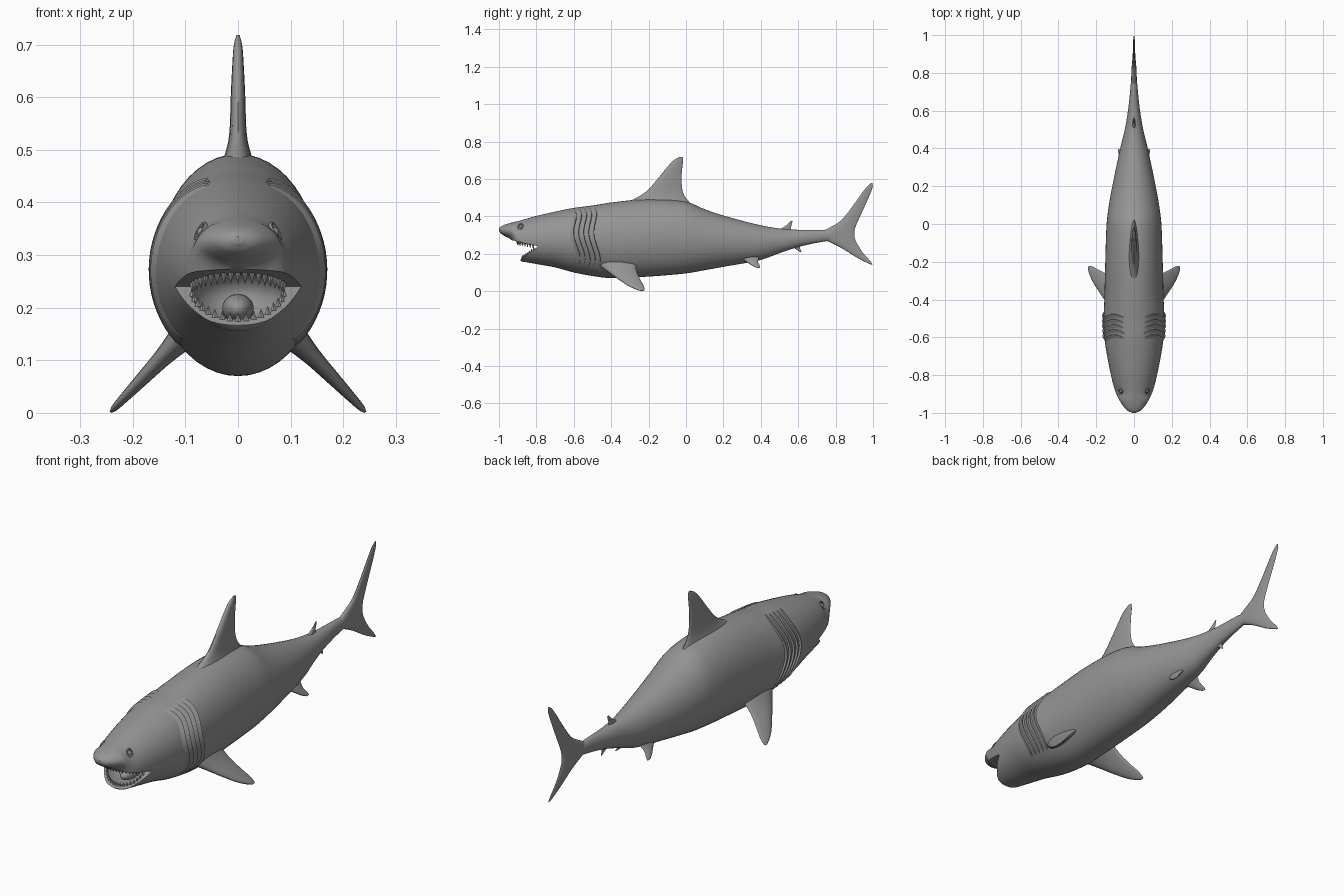
import bpy, bmesh
from math import sin, cos, pi, radians
from mathutils import Vector

cube = bpy.data.objects.get("Cube")
if cube:
    bpy.data.objects.remove(cube, do_unlink=True)

grey = bpy.data.materials.new("shark grey")
grey.use_nodes = True
grey.diffuse_color = (0.3, 0.3, 0.3, 1)
grey.node_tree.nodes["Principled BSDF"].inputs["Base Color"].default_value = (0.3, 0.3, 0.3, 1)


def finish(name, bm, mirror=False, angle=40):
    """Turn a bmesh into a smooth-shaded grey object."""
    bmesh.ops.recalc_face_normals(bm, faces=bm.faces)
    mesh = bpy.data.meshes.new(name)
    bm.to_mesh(mesh)
    bm.free()
    mesh.materials.append(grey)
    obj = bpy.data.objects.new(name, mesh)
    bpy.context.collection.objects.link(obj)
    bpy.ops.object.select_all(action='DESELECT')
    obj.select_set(True)
    bpy.context.view_layer.objects.active = obj
    if mirror:
        obj.modifiers.new("mirror", 'MIRROR')
        bpy.ops.object.modifier_apply(modifier="mirror")
    bpy.ops.object.shade_smooth_by_angle(angle=radians(angle))
    return obj


def loft(bm, rings):
    """Skin closed rings of points and cap both ends."""
    rows = [[bm.verts.new(p) for p in ring] for ring in rings]
    n = len(rows[0])
    for a, b in zip(rows, rows[1:]):
        for i in range(n):
            j = (i + 1) % n
            bm.faces.new((a[i], a[j], b[j], b[i]))
    bm.faces.new(rows[0])
    bm.faces.new(rows[-1])


def sample(rows, key):
    """Smoothly interpolate rows that are sorted by their first value."""
    i = 0
    while i < len(rows) - 2 and key > rows[i + 1][0]:
        i += 1
    a, b = rows[i], rows[i + 1]
    p, q = rows[max(i - 1, 0)], rows[min(i + 2, len(rows) - 1)]
    h = b[0] - a[0]
    t = (key - a[0]) / h
    out = []
    for k in range(1, len(a)):
        m0 = (b[k] - p[k]) / (b[0] - p[0]) * h
        m1 = (q[k] - a[k]) / (q[0] - a[0]) * h
        d = b[k] - a[k]
        out.append(a[k] + t * (m0 + t * (3 * d - 2 * m0 - m1 + t * (m0 + m1 - 2 * d))))
    return out


def cut(target, cutter):
    mod = target.modifiers.new("cut", 'BOOLEAN')
    mod.operation = 'DIFFERENCE'
    mod.solver = 'EXACT'
    mod.object = cutter
    bpy.context.view_layer.objects.active = target
    bpy.ops.object.modifier_apply(modifier="cut")
    bpy.data.objects.remove(cutter, do_unlink=True)


def ellipsoid(bm, centre, radii, segments=32):
    made = bmesh.ops.create_uvsphere(bm, u_segments=segments, v_segments=segments // 2, radius=1)
    bmesh.ops.scale(bm, vec=radii, verts=made["verts"])
    bmesh.ops.translate(bm, vec=centre, verts=made["verts"])


# Body stations: y, top, bottom, half width
BODY = [
    (-1, .335, .322, .008), (-.99, .345, .308, .032), (-.97, .355, .295, .053),
    (-.93, .367, .268, .079), (-.905, .373, .2, .091), (-.885, .378, .163, .099),
    (-.85, .388, .154, .11), (-.8, .402, .145, .122), (-.7, .425, .127, .142),
    (-.6, .445, .1, .157), (-.5, .458, .081, .161), (-.4, .474, .07, .157),
    (-.2, .492, .078, .152), (0, .478, .095, .145), (.1, .438, .112, .133),
    (.2, .404, .13, .115), (.4, .352, .167, .073), (.5, .335, .203, .049),
    (.6, .328, .236, .032), (.72, .327, .262, .019), (.85, .315, .28, .009)]


def skin(y, angle, lift=0):
    top, bottom, width = sample(BODY, y)
    return Vector(((width + lift) * cos(angle), y,
                   (top + bottom) / 2 + ((top - bottom) / 2 + lift) * sin(angle)))


bm = bmesh.new()
steps, sides = 110, 48
loft(bm, [[skin(-1 + 1.85 * (s / steps) ** 1.5, 2 * pi * k / sides) for k in range(sides)]
          for s in range(steps + 1)])
body = finish("body", bm)

# Open mouth: a wedge between the jaws, then a rounded cavity
bm = bmesh.new()
wedge = [(-.79, .24), (-1.05, .3), (-1.05, .045)]
loft(bm, [[(x, y, z) for y, z in wedge] for x in (-.3, .3)])
cut(body, finish("mouth_wedge", bm))
bm = bmesh.new()
ellipsoid(bm, (0, -.8, .225), (.09, .115, .06))
cut(body, finish("mouth_cavity", bm))
bpy.context.view_layer.objects.active = body
body.select_set(True)
bpy.ops.object.shade_smooth_by_angle(angle=radians(40))

# Tongue
bm = bmesh.new()
ellipsoid(bm, (0, -.775, .198), (.03, .065, .028))
finish("tongue", bm)


def teeth(name, count, depth, z_at, height):
    bm = bmesh.new()
    for i in range(count):
        t = radians(-80 + 160 * i / (count - 1))
        y = -.8 - depth * cos(t)
        made = bmesh.ops.create_cone(bm, cap_ends=True, segments=6, radius1=.0065,
                                     radius2=.0005, depth=abs(height))["verts"]
        if height < 0:
            bmesh.ops.scale(bm, vec=(1, 1, -1), verts=made)
        bmesh.ops.translate(bm, vec=(.088 * sin(t), y, z_at(y) + height * .4), verts=made)
    finish(name, bm, angle=30)


teeth("upper_teeth", 19, .102, lambda y: .24 - .23 * (y + .79), -.022)
teeth("lower_teeth", 17, .076, lambda y: .24 + .75 * (y + .79), .016)

# Eyes with raised rims
bm = bmesh.new()
angle = radians(44)
spot = skin(-.885, angle)
out = Vector((.8, -.3, .5)).normalized()
turn = out.to_track_quat('Z', 'Y')
ellipsoid(bm, spot - out * .004, (.01, .01, .01), 16)
rings = []
for i in range(24):
    a = 2 * pi * i / 24
    rim = []
    for k in range(8):
        b = 2 * pi * k / 8
        r = 1 + .22 * cos(b)
        rim.append(bm.verts.new(spot + turn @ Vector((.013 * r * cos(a), .017 * r * sin(a), .004 * sin(b)))))
    rings.append(rim)
for i in range(24):
    a, b = rings[i], rings[(i + 1) % 24]
    for k in range(8):
        bm.faces.new((a[k], a[(k + 1) % 8], b[(k + 1) % 8], b[k]))
finish("eyes", bm, mirror=True)

# Gill flaps: strips that rise off the skin and end in a step
bm = bmesh.new()
for i in range(5):
    rows = []
    for k in range(25):
        u = k / 24
        a = radians(-48 + 118 * u)
        y = -.575 + .027 * i - .028 * u + .012 * sin(3 * pi * u)
        rise = .009 * sin(pi * u) ** .5 if 0 < k < 24 else 0
        rows.append([skin(y - .024, a, -.003), skin(y - .01, a, rise * .5),
                     skin(y, a, rise), skin(y + .003, a, -.004)])
    loft(bm, rows)
finish("gill_flaps", bm, mirror=True, angle=30)


def fin(name, rows, origin=(0, 0, 0), direction=(0, 0, 1), normal=(1, 0, 0), mirror=False):
    """Fin rows: distance along the span, leading y, trailing y, half thickness."""
    bm = bmesh.new()
    o, d, nrm = Vector(origin), Vector(direction).normalized(), Vector(normal).normalized()
    rings = []
    for s in range(25):
        span = rows[0][0] + (rows[-1][0] - rows[0][0]) * s / 24
        lead, trail, thick = sample(rows, span)
        ring = []
        for k in range(20):
            a = 2 * pi * k / 20
            c = (1 - cos(a)) / 2
            ring.append(o + d * span + nrm * (thick * sin(a) * (1.25 - .6 * c))
                        + Vector((0, lead + (trail - lead) * c, 0)))
        rings.append(ring)
    loft(bm, rings)
    return finish(name, bm, mirror, 50)


fin("dorsal_fin", [
    (.43, -.36, .07, .045), (.48, -.3, .015, .029), (.51, -.245, -.008, .02),
    (.54, -.205, -.019, .016), (.6, -.152, -.024, .014), (.66, -.103, -.02, .011),
    (.7, -.066, -.015, .008), (.718, -.035, -.018, .003)])

fin("tail_fin", [
    (.143, .985, .998, .002), (.17, .93, .978, .004), (.2, .88, .95, .006),
    (.24, .815, .923, .009), (.27, .75, .907, .013), (.3, .7, .9, .015),
    (.33, .75, .902, .013), (.37, .82, .917, .009), (.42, .865, .94, .007),
    (.47, .902, .963, .006), (.53, .945, .989, .005), (.565, .973, 1, .003),
    (.577, .988, .998, .001)])

fin("second_dorsal_fin", [(.31, .47, .57, .01), (.335, .51, .56, .007),
                          (.355, .54, .565, .004), (.374, .56, .57, .001)])

fin("anal_fin", [(0, .54, .62, .009), (.025, .575, .61, .005), (.048, .608, .617, .001)],
    origin=(0, 0, .258), direction=(0, 0, -1))

# Paired fins
fin("pectoral_fins", [
    (0, -.48, -.27, .028), (.06, -.42, -.264, .018), (.12, -.36, -.245, .013),
    (.17, -.305, -.226, .009), (.197, -.262, -.222, .006), (.206, -.24, -.226, .002)],
    origin=(.1, 0, .15), direction=(.69, 0, -.72), normal=(.72, 0, .69), mirror=True)

fin("pelvic_fins", [(0, .29, .39, .014), (.03, .325, .385, .009),
                    (.055, .355, .395, .005), (.068, .378, .396, .002)],
    origin=(.042, 0, .18), direction=(.6, 0, -.8), normal=(.8, 0, .6), mirror=True)
